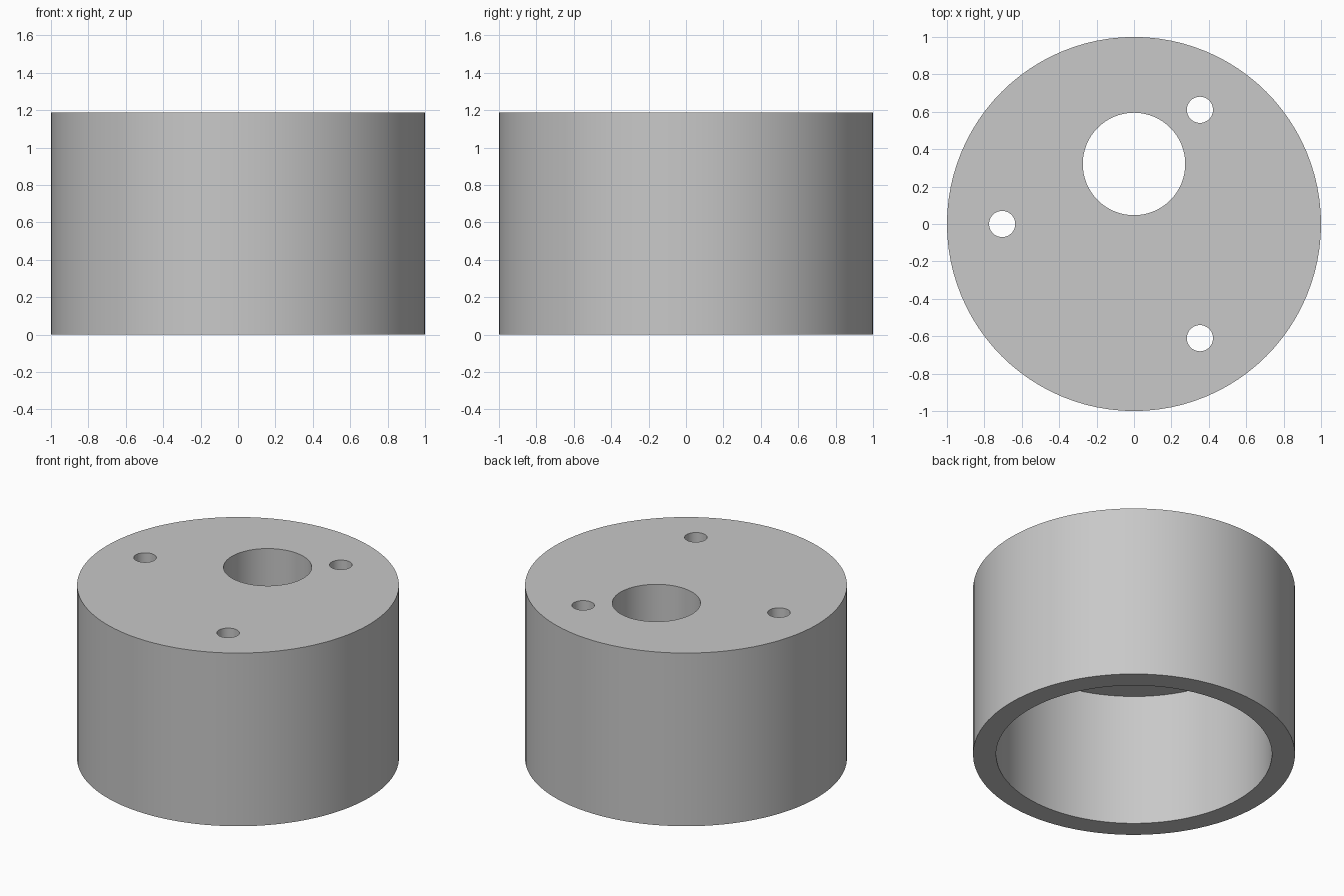
import bpy
from math import cos, sin, radians

HEIGHT = 1.187
CEILING = 0.91        # underside of the thick top plate
BOLT_CIRCLE = 0.705

if "Cube" in bpy.data.objects:
    bpy.data.objects.remove(bpy.data.objects["Cube"], do_unlink=True)

grey = bpy.data.materials.new("plain grey")
grey.use_nodes = True
colour = (0.58, 0.58, 0.58, 1)
grey.diffuse_color = colour
grey.node_tree.nodes["Principled BSDF"].inputs["Base Color"].default_value = colour


def cylinder(name, radius, bottom, top, x=0, y=0, sides=96):
    bpy.ops.mesh.primitive_cylinder_add(
        vertices=sides, radius=radius, depth=top - bottom,
        location=(x, y, (bottom + top) / 2))
    obj = bpy.context.object
    obj.name = name
    obj.data.materials.append(grey)
    return obj


def cut(body, cutter):
    cutter.hide_render = True
    mod = body.modifiers.new(cutter.name, "BOOLEAN")
    mod.operation = "DIFFERENCE"
    mod.solver = "EXACT"
    mod.object = cutter
    bpy.ops.object.select_all(action="DESELECT")
    body.select_set(True)
    bpy.context.view_layer.objects.active = body
    bpy.ops.object.modifier_apply(modifier=mod.name)
    bpy.data.objects.remove(cutter, do_unlink=True)


# Round housing, open at the bottom
housing = cylinder("housing", 1, 0, HEIGHT)
cut(housing, cylinder("cavity", 0.857, -0.2, CEILING))

# Off-centre shaft hole through the top plate
cut(housing, cylinder("shaft_hole", 0.274, CEILING - 0.2, HEIGHT + 0.2, y=0.321, sides=64))

# Three screw holes evenly spaced around the centre
for angle in (60, 180, 300):
    a = radians(angle)
    cut(housing, cylinder("screw_hole", 0.07, CEILING - 0.2, HEIGHT + 0.2,
                          BOLT_CIRCLE * cos(a), BOLT_CIRCLE * sin(a), 40))

# Smooth walls with crisp rims
bpy.ops.object.shade_smooth_by_angle(angle=radians(30))
